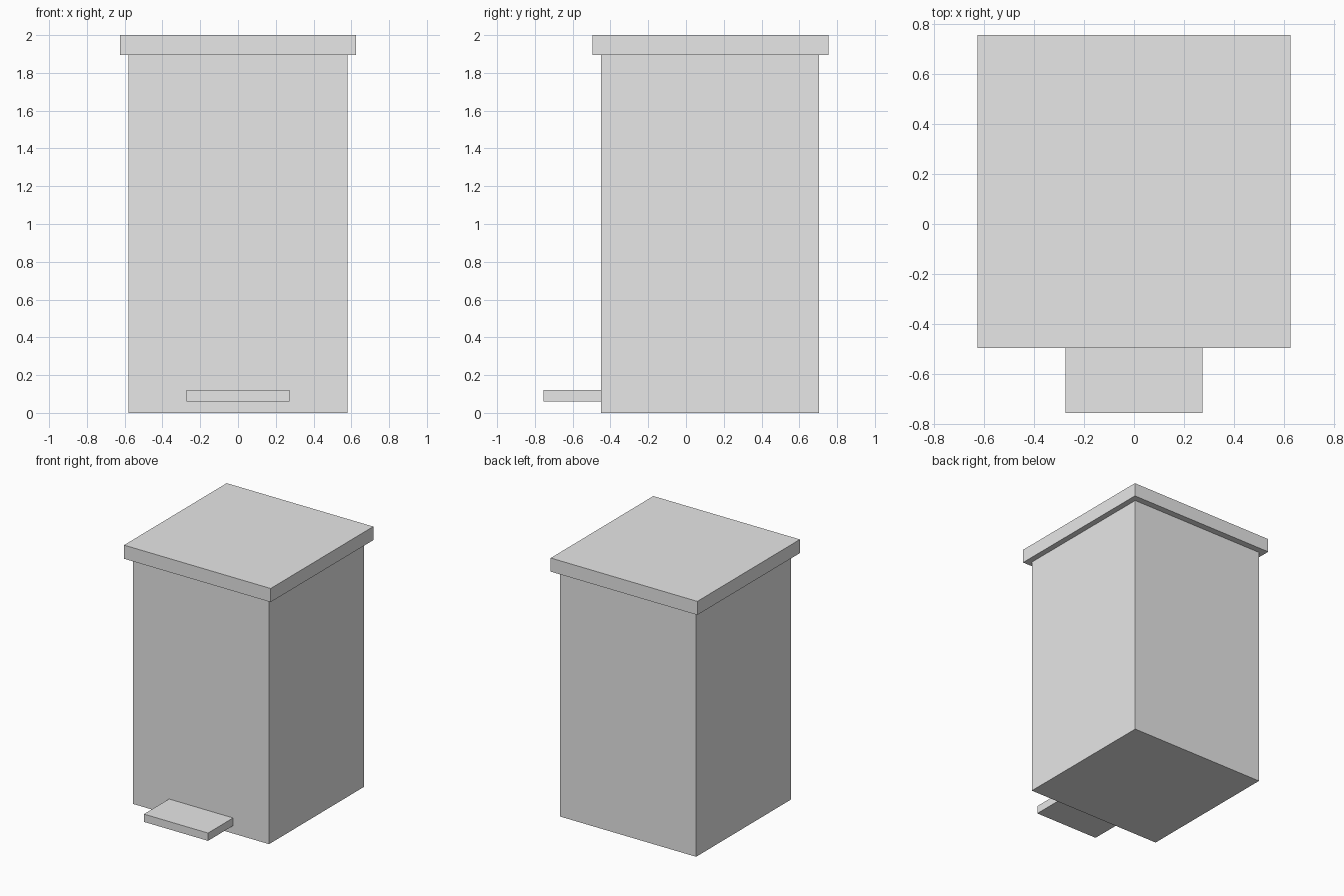
import bpy

# Remove the default object
cube = bpy.data.objects.get("Cube")
if cube:
    bpy.data.objects.remove(cube, do_unlink=True)

# Single grey finish
GREY = (0.8, 0.8, 0.8, 1)
grey = bpy.data.materials.new("light_grey")
grey.use_nodes = True
grey.diffuse_color = GREY
grey.node_tree.nodes["Principled BSDF"].inputs["Base Color"].default_value = GREY


def box(name, low, high):
    """Add a flat-sided box between two opposite corners."""
    centre = [(a + b) / 2 for a, b in zip(low, high)]
    bpy.ops.mesh.primitive_cube_add(size=1, location=centre)
    part = bpy.context.object
    part.name = part.data.name = name
    part.scale = [b - a for a, b in zip(low, high)]
    bpy.ops.object.transform_apply(location=False, rotation=False, scale=True)
    part.data.materials.append(grey)
    return part


# Square bin body, overhanging lid and front foot pedal
box("bin_body", (-0.58, -0.45, 0), (0.58, 0.705, 1.895))
box("lid", (-0.625, -0.495, 1.895), (0.625, 0.755, 2))
box("foot_pedal", (-0.273, -0.755, 0.06), (0.273, -0.45, 0.12))
